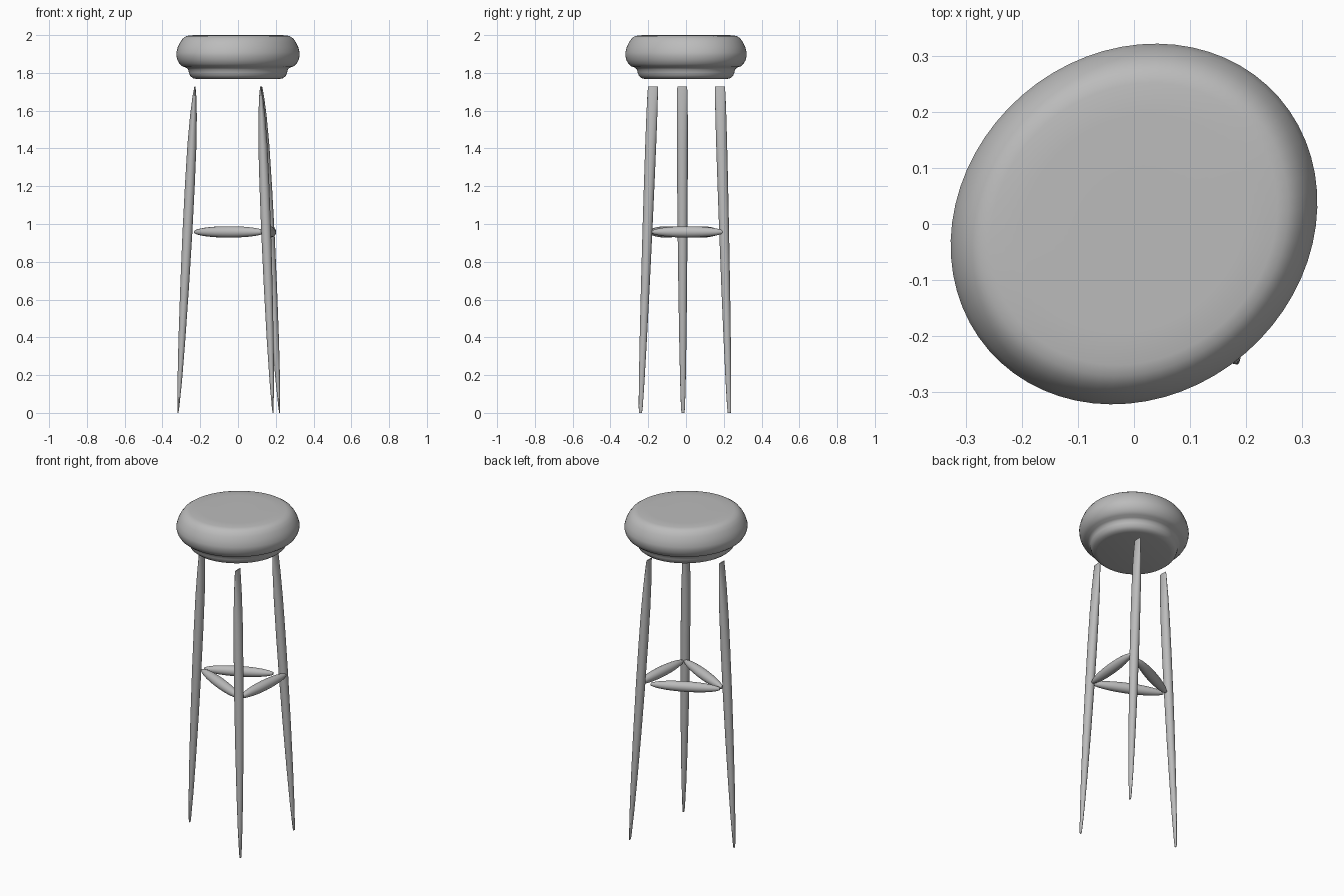
import bpy, bmesh, math
from mathutils import Vector

cube = bpy.data.objects.get("Cube")
if cube:
    bpy.data.objects.remove(cube, do_unlink=True)

grey = bpy.data.materials.new("plain grey")
grey.use_nodes = True
colour = (0.5, 0.5, 0.5, 1)
grey.diffuse_color = colour
grey.node_tree.nodes["Principled BSDF"].inputs["Base Color"].default_value = colour


def loft(name, rings, sides, sharp=50):
    """Skin elliptical rings given as (centre, first half axis, second half axis)."""
    bm = bmesh.new()
    loops = []
    for centre, a, b in rings:
        angles = [2 * math.pi * i / sides for i in range(sides)]
        loops.append([bm.verts.new(centre + a * math.cos(t) + b * math.sin(t)) for t in angles])
    for low, high in zip(loops, loops[1:]):
        for i in range(sides):
            j = (i + 1) % sides
            bm.faces.new((low[i], low[j], high[j], high[i]))
    bm.faces.new(loops[0][::-1])
    bm.faces.new(loops[-1])
    bmesh.ops.recalc_face_normals(bm, faces=bm.faces)
    mesh = bpy.data.meshes.new(name)
    bm.to_mesh(mesh)
    bm.free()
    mesh.materials.append(grey)
    obj = bpy.data.objects.new(name, mesh)
    bpy.context.collection.objects.link(obj)
    bpy.ops.object.select_all(action='DESELECT')
    obj.select_set(True)
    bpy.context.view_layer.objects.active = obj
    bpy.ops.object.shade_smooth_by_angle(angle=math.radians(sharp))
    return obj


# Seat: slightly oval cushion over a smaller rounded base, as (ratio, height)
profile = [(0.66, 1.767), (0.73, 1.772), (0.775, 1.785), (0.795, 1.803), (0.805, 1.818),
           (0.84, 1.828), (0.90, 1.835), (0.945, 1.848), (0.98, 1.868), (0.997, 1.89),
           (0.997, 1.907), (0.975, 1.935), (0.935, 1.963), (0.89, 1.983),
           (0.84, 1.994), (0.78, 1.999), (0.6, 2.0), (0.3, 2.0)]
turn = math.radians(41)
long_axis = Vector((math.cos(turn), math.sin(turn), 0)) * 0.344
short_axis = Vector((-math.sin(turn), math.cos(turn), 0)) * 0.305
loft("seat", [(Vector((0, 0, z)), long_axis * r, short_axis * r) for r, z in profile], 64)

# Legs: splayed blades, thin at both ends in x, tapering to the foot in y
blade = [(0, 0.002, 0.008), (0.02, 0.005, 0.011), (0.1, 0.012, 0.015), (0.22, 0.018, 0.019),
         (0.38, 0.023, 0.023), (0.55, 0.026, 0.026), (0.7, 0.026, 0.028), (0.82, 0.024, 0.029),
         (0.91, 0.018, 0.029), (0.97, 0.01, 0.028), (1, 0.003, 0.026)]
legs = {"right_leg": ((-0.317, -0.016), (-0.228, -0.02)),
        "front_leg": ((0.185, -0.241), (0.12, -0.175)),
        "back_leg": ((0.22, 0.229), (0.125, 0.18))}
for name, (foot, top) in legs.items():
    start, end = Vector((*foot, 0)), Vector((*top, 1.728))
    loft(name, [(start.lerp(end, t), Vector((w, 0, 0)), Vector((0, d, 0)))
                for t, w, d in blade], 20)

# Stretchers: spindles joining the legs in a triangle
stretchers = {"front_stretcher": ((-0.23, -0.02), (0.14, -0.19)),
              "side_stretcher": ((0.15, -0.18), (0.185, 0.195)),
              "back_stretcher": ((-0.23, 0.0), (0.12, 0.17))}
up = Vector((0, 0, 1))
for name, (p, q) in stretchers.items():
    start, end = Vector((*p, 0.958)), Vector((*q, 0.958))
    across = (end - start).normalized().cross(up)
    rings = []
    for i in range(17):
        s = -math.cos(math.pi * i / 16)
        r = 0.03 * math.sqrt(1 - (0.97 * s) ** 2)
        rings.append((start.lerp(end, (s + 1) / 2), across * r, up * r))
    loft(name, rings, 20)
